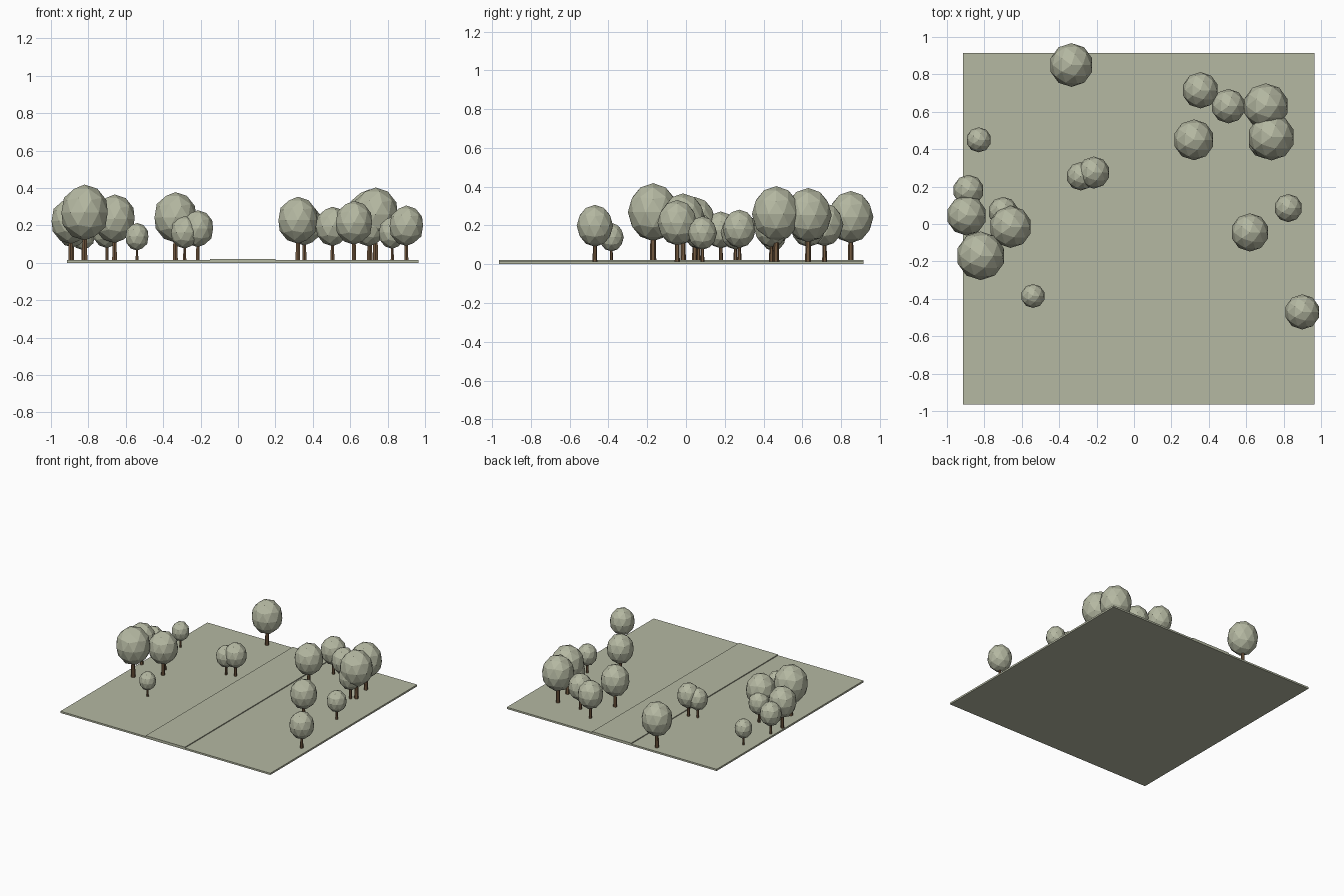
import bpy, math

if "Cube" in bpy.data.objects:
    bpy.data.objects.remove(bpy.data.objects["Cube"])

def material(name, rgb):
    m = bpy.data.materials.new(name)
    m.diffuse_color = (*rgb, 1)
    m.use_nodes = True
    m.node_tree.nodes["Principled BSDF"].inputs["Base Color"].default_value = m.diffuse_color
    return m

SAGE = material("pale sage", (0.46, 0.48, 0.36))
BARK = material("bark brown", (0.17, 0.10, 0.05))
GROUND_Z = 0.014

def finish(name, mat):
    ob = bpy.context.object
    ob.name = name
    ob.data.materials.append(mat)
    return ob

def slab(name, x0, x1, y0, y1, z0, z1, mat):
    bpy.ops.mesh.primitive_cube_add(size=1, location=((x0 + x1) / 2, (y0 + y1) / 2, (z0 + z1) / 2))
    bpy.context.object.scale = (x1 - x0, y1 - y0, z1 - z0)
    return finish(name, mat)

def tree(i, x, y, r):
    # tapered trunk reaching into the crown
    h = 1.5 * r
    bpy.ops.mesh.primitive_cone_add(vertices=6, radius1=0.13 * r, radius2=0.09 * r, depth=h,
                                    location=(x, y, GROUND_Z + h / 2))
    finish(f"tree_trunk_{i}", BARK)
    # slightly tall faceted crown
    bpy.ops.mesh.primitive_ico_sphere_add(subdivisions=2, radius=r, location=(x, y, GROUND_Z + 1.96 * r))
    bpy.context.object.scale.z = 1.15
    finish(f"tree_crown_{i}", SAGE)

# lawn with a slightly raised path
slab("lawn", -0.915, 0.965, -0.965, 0.915, 0, GROUND_Z, SAGE)
slab("path", -0.15, 0.20, -0.965, 0.915, 0.004, 0.021, SAGE)

# trees: x, y, crown radius
TREES = [
    (-0.335, 0.85, 0.117), (-0.83, 0.45, 0.067), (-0.885, 0.18, 0.083), (-0.895, 0.045, 0.107),
    (-0.70, 0.065, 0.08), (-0.66, -0.015, 0.113), (-0.82, -0.17, 0.13), (-0.54, -0.385, 0.064),
    (-0.285, 0.255, 0.076), (-0.215, 0.275, 0.086), (0.355, 0.715, 0.097), (0.505, 0.63, 0.092),
    (0.705, 0.63, 0.122), (0.32, 0.45, 0.109), (0.735, 0.465, 0.125), (0.70, 0.44, 0.09),
    (0.825, 0.085, 0.075), (0.62, -0.045, 0.102), (0.90, -0.47, 0.094),
]
for i, t in enumerate(TREES, 1):
    tree(i, *t)
